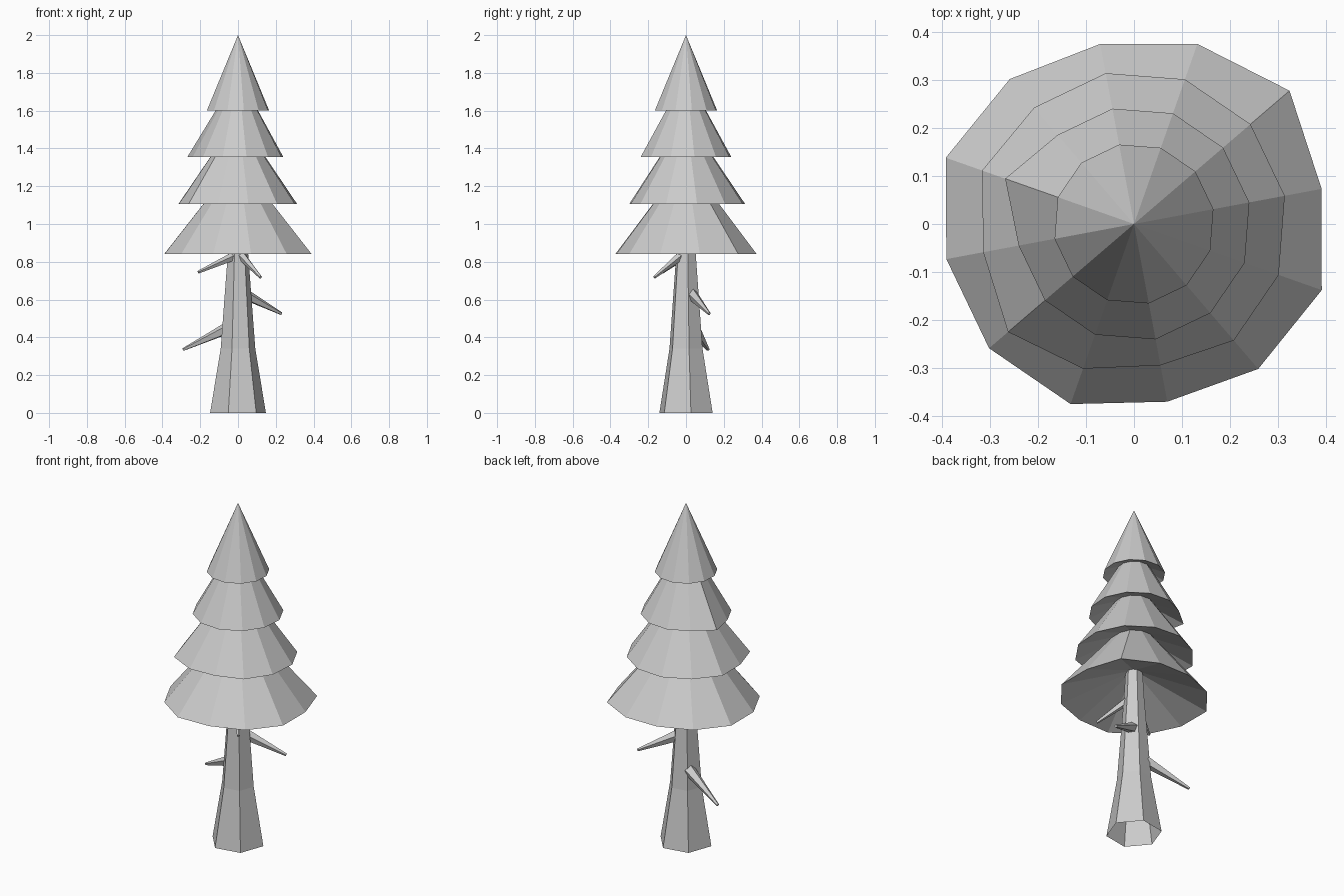
import bpy
import bmesh
from math import cos, sin, radians
from mathutils import Vector

if "Cube" in bpy.data.objects:
    bpy.data.objects.remove(bpy.data.objects["Cube"], do_unlink=True)

grey = bpy.data.materials.new("plain grey")
grey.use_nodes = True
grey.diffuse_color = (0.6, 0.6, 0.6, 1)
grey.node_tree.nodes["Principled BSDF"].inputs["Base Color"].default_value = grey.diffuse_color


def finish(name, bm):
    mesh = bpy.data.meshes.new(name)
    bm.to_mesh(mesh)
    bm.free()
    mesh.materials.append(grey)
    obj = bpy.data.objects.new(name, mesh)
    bpy.context.collection.objects.link(obj)
    return obj


def ring(bm, radii, z, phase):
    step = 360 / len(radii)
    return [bm.verts.new((r * cos(radians(phase + i * step)),
                          r * sin(radians(phase + i * step)), z))
            for i, r in enumerate(radii)]


def foliage(name, z, radius, tip_z, bulges):
    """Twelve-sided cone with a hollowed underside; bulges shift single corners."""
    bm = bmesh.new()
    rim = ring(bm, [radius + bulges.get(i, 0) for i in range(12)], z, 10.6)
    tip = bm.verts.new((0, 0, tip_z))
    hollow = bm.verts.new((0, 0, z + 0.43 * radius))
    for a, b in zip(rim, rim[1:] + rim[:1]):
        bm.faces.new((a, b, tip))
        bm.faces.new((b, a, hollow))
    return finish(name, bm)


def trunk(profile):
    """Six-sided flared trunk, open at the ground."""
    bm = bmesh.new()
    rings = [ring(bm, [r] * 6, z, 10) for r, z in profile]
    for low, high in zip(rings, rings[1:]):
        for i in range(6):
            j = (i + 1) % 6
            bm.faces.new((low[i], low[j], high[j], high[i]))
    bm.faces.new(rings[-1])
    return finish("trunk", bm)


def branch(name, start, end, thick):
    """Tapered five-sided twig from start to end."""
    start, end = Vector(start), Vector(end)
    axis = end - start
    bm = bmesh.new()
    bmesh.ops.create_cone(bm, cap_ends=True, segments=5, radius1=thick,
                          radius2=0.008, depth=axis.length)
    obj = finish(name, bm)
    obj.location = (start + end) / 2
    obj.rotation_mode = 'QUATERNION'
    obj.rotation_quaternion = axis.to_track_quat('Z', 'Y')
    return obj


# Trunk
trunk([(0.15, 0), (0.093, 0.34), (0.055, 0.84), (0.045, 1.03)])

# Foliage tiers, bottom to top
foliage("foliage_bottom", 0.84, 0.397, 1.34,
        {1: 0.029, 3: -0.016, 5: 0.018, 9: -0.021, 11: 0.017})
foliage("foliage_lower_middle", 1.105, 0.319, 1.57,
        {5: 0.016, 7: 0.026, 9: -0.02})
foliage("foliage_upper_middle", 1.355, 0.244, 1.795, {5: 0.04})
foliage("foliage_top", 1.6, 0.168, 2.0, {})

# Bare twigs below the foliage
branch("branch_low", (-0.05, 0.04, 0.45), (-0.29, 0.117, 0.335), 0.034)
branch("branch_middle", (0.03, 0.03, 0.63), (0.23, 0.123, 0.525), 0.032)
branch("branch_high_right", (-0.02, -0.02, 0.83), (-0.21, -0.125, 0.745), 0.024)
branch("branch_high_left", (0.02, -0.03, 0.83), (0.12, -0.168, 0.718), 0.024)
